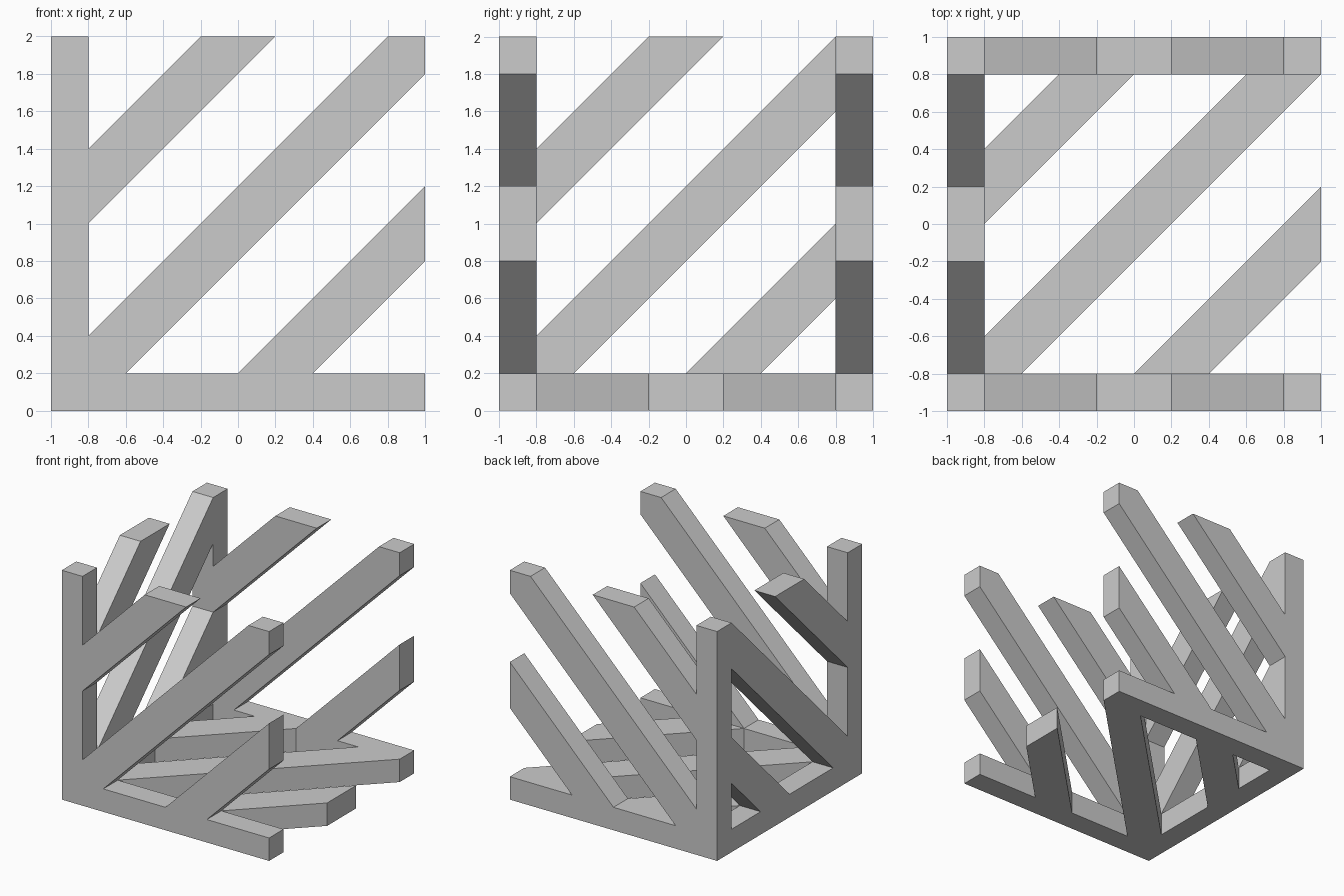
import bpy, bmesh
from mathutils import Vector

if "Cube" in bpy.data.objects:
    bpy.data.objects.remove(bpy.data.objects["Cube"])

T = 0.2  # panel thickness

# Panel outline: an L-shaped frame with three diagonal slats (lower half,
# the upper half is its reflection across the diagonal)
HALF = [(-1, -1), (1, -1), (1, -0.8), (0.4, -0.8), (1, -0.2),
        (1, 0.2), (0, -0.8), (-0.6, -0.8), (1, 0.8), (1, 1)]
OUTLINE = HALF + [(v, u) for u, v in HALF[-2:0:-1]]


def panel(name, origin, u_axis, v_axis, depth_axis):
    """Extrude the outline into a solid panel lying in the given plane."""
    o, ua, va, d = map(Vector, (origin, u_axis, v_axis, depth_axis))
    bm = bmesh.new()
    face = bm.faces.new([bm.verts.new(o + ua * u + va * v) for u, v in OUTLINE])
    new = bmesh.ops.extrude_face_region(bm, geom=[face])["geom"]
    bmesh.ops.translate(bm, vec=d * T,
                        verts=[g for g in new if isinstance(g, bmesh.types.BMVert)])
    bmesh.ops.recalc_face_normals(bm, faces=bm.faces)
    mesh = bpy.data.meshes.new(name)
    bm.to_mesh(mesh)
    bm.free()
    obj = bpy.data.objects.new(name, mesh)
    bpy.context.collection.objects.link(obj)


X, Y, Z = (1, 0, 0), (0, 1, 0), (0, 0, 1)

# Front and back walls
panel("front_wall", (0, -1, 1), X, Z, Y)
panel("back_wall", (0, 1 - T, 1), X, Z, Y)
# Left wall
panel("left_wall", (-1, 0, 1), Y, Z, X)
# Floor
panel("floor_panel", (0, 0, 0), X, Y, Z)
